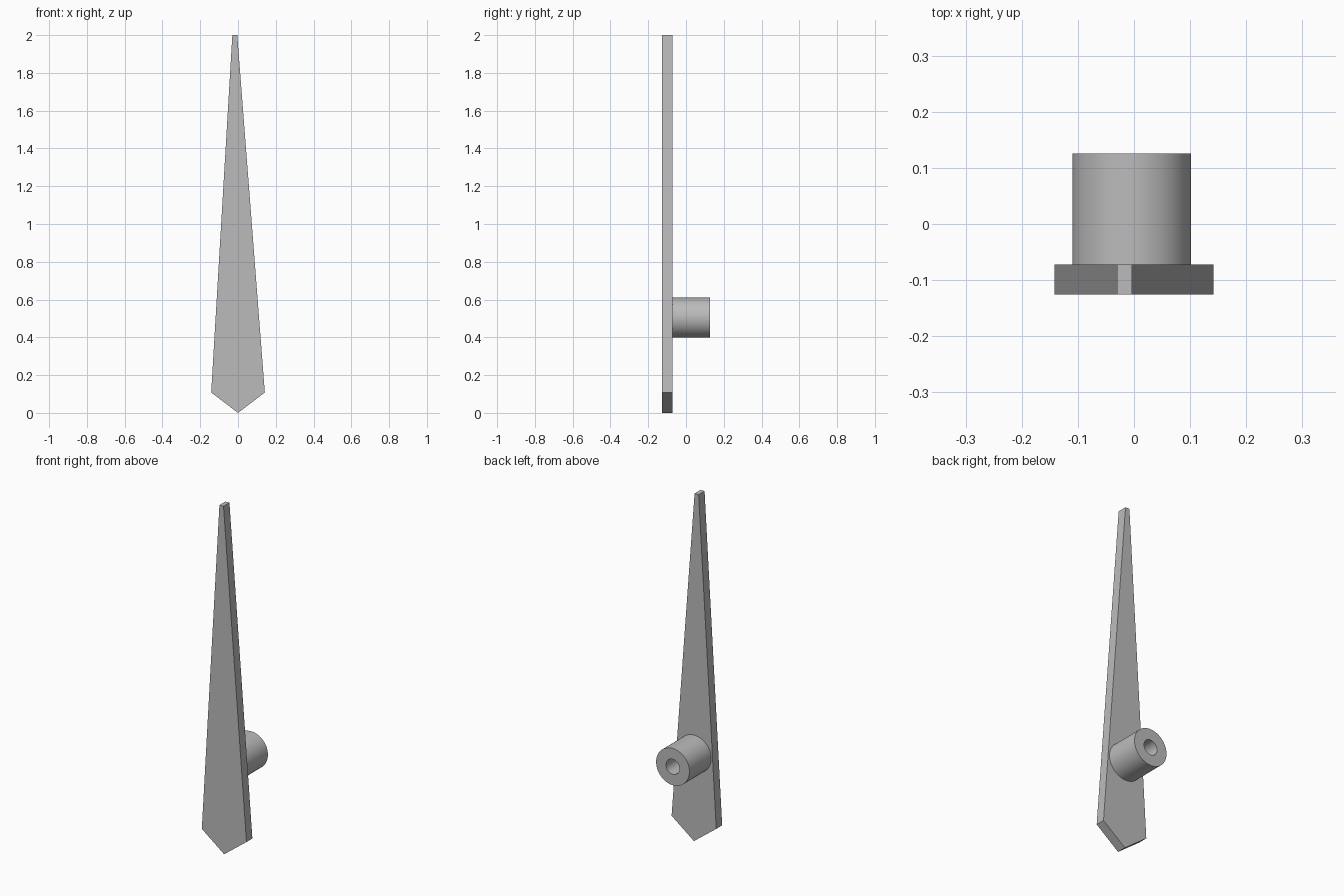
import bpy
import bmesh
import math

cube = bpy.data.objects.get("Cube")
if cube:
    bpy.data.objects.remove(cube, do_unlink=True)

grey = bpy.data.materials.new("plain grey")
grey.use_nodes = True
colour = (0.5, 0.5, 0.5, 1)
grey.diffuse_color = colour
grey.node_tree.nodes["Principled BSDF"].inputs["Base Color"].default_value = colour

BLADE_FRONT, BLADE_BACK, HUB_BACK = -0.126, -0.072, 0.126
HUB_X, HUB_Z = -0.004, 0.504


def make_object(name, bm):
    bmesh.ops.recalc_face_normals(bm, faces=bm.faces)
    mesh = bpy.data.meshes.new(name)
    bm.to_mesh(mesh)
    bm.free()
    mesh.materials.append(grey)
    obj = bpy.data.objects.new(name, mesh)
    bpy.context.collection.objects.link(obj)
    return obj


# Tapered blade: flat outline extruded backwards
outline = [(0, 0), (0.142, 0.108), (-0.004, 2), (-0.03, 2), (-0.142, 0.108)]
bm = bmesh.new()
face = bm.faces.new([bm.verts.new((x, BLADE_FRONT, z)) for x, z in outline])
extruded = bmesh.ops.extrude_face_region(bm, geom=[face], use_keep_orig=True)
moved = [v for v in extruded["geom"] if isinstance(v, bmesh.types.BMVert)]
bmesh.ops.translate(bm, verts=moved, vec=(0, BLADE_BACK - BLADE_FRONT, 0))
make_object("blade", bm)

# Hollow hub: ring-shaped profile spun around the y axis
profile = [(0.106, BLADE_BACK), (0.106, HUB_BACK), (0.043, HUB_BACK), (0.043, BLADE_BACK)]
bm = bmesh.new()
verts = [bm.verts.new((HUB_X + r, y, HUB_Z)) for r, y in profile]
edges = [bm.edges.new(pair) for pair in zip(verts, verts[1:])]
bmesh.ops.spin(bm, geom=verts + edges, cent=(HUB_X, 0, HUB_Z), axis=(0, 1, 0),
               angle=math.tau, steps=64)
bmesh.ops.remove_doubles(bm, verts=bm.verts, dist=0.0001)
hub = make_object("hub", bm)

bpy.ops.object.select_all(action="DESELECT")
hub.select_set(True)
bpy.context.view_layer.objects.active = hub
bpy.ops.object.shade_smooth_by_angle(angle=math.radians(30))
